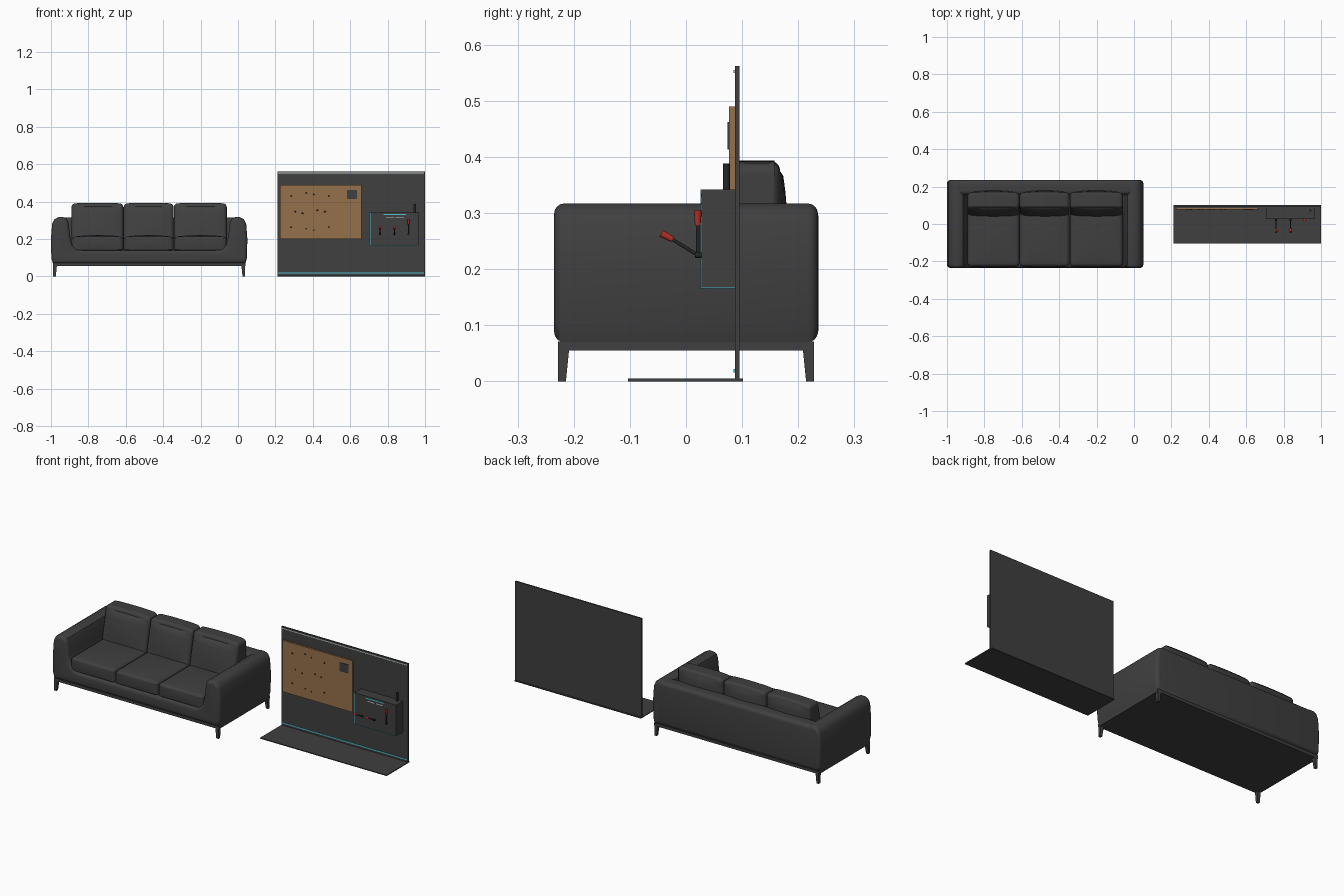
import bpy, bmesh
from mathutils import Vector, Matrix

cube = bpy.data.objects.get("Cube")
if cube:
    bpy.data.objects.remove(cube)


def material(name, rgb):
    m = bpy.data.materials.new(name)
    m.use_nodes = True
    m.diffuse_color = (*rgb, 1)
    m.node_tree.nodes["Principled BSDF"].inputs["Base Color"].default_value = (*rgb, 1)
    return m


CHARCOAL = material("charcoal", (0.05, 0.05, 0.05))
CORK = material("cork", (0.30, 0.16, 0.07))
RED = material("red", (0.45, 0.03, 0.02))
CYAN = material("cyan", (0.07, 0.55, 0.65))
PALE = material("pale_grey", (0.55, 0.65, 0.65))
BLACK = material("black", (0.02, 0.02, 0.02))


def finish(name, bm, mat, smooth=False):
    bmesh.ops.recalc_face_normals(bm, faces=bm.faces)
    mesh = bpy.data.meshes.new(name)
    bm.to_mesh(mesh)
    bm.free()
    mesh.materials.append(mat)
    ob = bpy.data.objects.new(name, mesh)
    bpy.context.collection.objects.link(ob)
    if smooth:
        bpy.ops.object.select_all(action='DESELECT')
        ob.select_set(True)
        bpy.context.view_layer.objects.active = ob
        bpy.ops.object.shade_smooth_by_angle(angle=0.7)
    return ob


def box(name, lo, hi, mat, bevel=0.0, shape=None, cuts=0):
    """Box between two corners; shape(vertex, unit coords) may sculpt it."""
    lo, hi = Vector(lo), Vector(hi)
    bm = bmesh.new()
    bmesh.ops.create_cube(bm, size=2)
    if cuts:
        bmesh.ops.subdivide_edges(bm, edges=bm.edges[:], cuts=cuts, use_grid_fill=True)
    if bevel:
        sharp = [e for e in bm.edges if e.calc_face_angle(0) > 1]
    for v in bm.verts:
        u = v.co.copy()
        v.co = Vector([(a + b) / 2 + c * (b - a) / 2 for a, b, c in zip(lo, hi, u)])
        if shape:
            shape(v, u)
    if bevel:
        bmesh.ops.bevel(bm, geom=sharp, offset=bevel, segments=5, profile=0.5,
                        affect='EDGES', clamp_overlap=False)
    return finish(name, bm, mat, bool(bevel))


def rod(name, a, b, r1, r2, mat, sides=12):
    a, b = Vector(a), Vector(b)
    bm = bmesh.new()
    turn = (b - a).to_track_quat('Z', 'Y').to_matrix().to_4x4()
    bmesh.ops.create_cone(bm, cap_ends=True, segments=sides, radius1=r1, radius2=r2,
                          depth=(b - a).length,
                          matrix=Matrix.Translation((a + b) / 2) @ turn)
    return finish(name, bm, mat, True)


# ---- Sofa ----
SX = -0.475  # sofa centre

# Arms and front rail: one U profile run through the depth with softened ends
half = [(0.515, 0.07), (0.523, 0.1), (0.525, 0.2), (0.519, 0.28), (0.507, 0.306),
        (0.485, 0.317), (0.46, 0.317), (0.44, 0.307), (0.431, 0.285), (0.424, 0.22),
        (0.412, 0.168), (0.385, 0.144), (0.35, 0.14)]
outline = half + [(-x, z) for x, z in reversed(half)]
bm = bmesh.new()
cap = bm.faces.new([bm.verts.new((SX + x, -0.235, z)) for x, z in outline])
run = bmesh.ops.extrude_face_region(bm, geom=[cap], use_keep_orig=True)
for v in run["geom"]:
    if isinstance(v, bmesh.types.BMVert):
        v.co.y = 0.235
rims = [e for e in bm.edges if abs(e.verts[0].co.y - e.verts[1].co.y) < 0.01]
bmesh.ops.bevel(bm, geom=rims, offset=0.018, segments=4, profile=0.5, affect='EDGES')
finish("sofa_arms_and_rail", bm, CHARCOAL, True)

box("sofa_back", (SX - 0.505, 0.155, 0.07), (SX + 0.505, 0.236, 0.316), CHARCOAL, 0.022)
box("sofa_frame", (SX - 0.515, -0.228, 0.055), (SX + 0.515, 0.228, 0.071), CHARCOAL)


def puff_seat(v, u):
    bulge = (1 - u.x ** 2) * (1 - u.y ** 2)
    v.co.z += 0.008 * bulge * u.z
    if u.y < -0.9:
        v.co.y -= 0.005 * (1 - u.x ** 2) * (1 - u.z ** 2)


def puff_back(v, u):
    bulge = (1 - u.x ** 2) * (1 - u.z ** 2)
    v.co.y += 0.012 * bulge * u.y
    v.co.y += 0.045 * (u.z + 1) / 2 * (1 - u.y) / 2   # sloping front
    v.co.z += 0.004 * (1 - u.x ** 2) * max(u.z, 0)


seams = [-0.416, -0.137, 0.131, 0.416]
for label, x0, x1 in zip(("right", "middle", "left"), seams, seams[1:]):
    x0, x1 = SX + x0 + 0.001, SX + x1 - 0.001
    box(f"seat_cushion_{label}", (x0, -0.228, 0.135), (x1, 0.08, 0.213),
        CHARCOAL, 0.02, puff_seat, 7)
    box(f"back_cushion_{label}", (x0, 0.04, 0.18), (x1, 0.168, 0.39),
        CHARCOAL, 0.02, puff_back, 7)


# Tapered corner legs
def taper(sx, sy):
    def shape(v, u):
        if u.z < 0:
            if u.x * sx < 0:
                v.co.x += sx * 0.006
            if u.y * sy < 0:
                v.co.y += sy * 0.006
    return shape


for sx, side in ((-1, "right"), (1, "left")):
    for sy, end in ((-1, "front"), (1, "back")):
        cx, cy = SX + sx * 0.503, sy * 0.218
        box(f"{end}_{side}_leg", (cx - 0.01, cy - 0.01, 0), (cx + 0.01, cy + 0.01, 0.06),
            CHARCOAL, 0, taper(sx, sy))

# ---- Wall display ----
box("floor_plate", (0.21, -0.103, 0), (1.0, 0.102, 0.005), CHARCOAL)
box("wall_panel", (0.21, 0.087, 0.005), (1.0, 0.095, 0.562), CHARCOAL)
box("upper_light_strip", (0.215, 0.085, 0.55), (0.995, 0.088, 0.555), PALE)
box("lower_light_strip", (0.215, 0.085, 0.016), (0.995, 0.088, 0.022), CYAN)

# Cork board with pins and a small dark tile
box("cork_board", (0.225, 0.077, 0.2), (0.66, 0.088, 0.49), CORK)
box("cork_tile", (0.582, 0.074, 0.413), (0.637, 0.078, 0.462), CHARCOAL)
for row, z in enumerate((0.44, 0.345, 0.255)):
    for col in range(4):
        x = 0.285 + 0.06 * col + 0.02 * ((row + col) % 2)
        zz = z + 0.008 * ((row + 2 * col) % 3 - 1)
        rod(f"pin_{row}_{col}", (x, 0.078, zz), (x, 0.075, zz), 0.005, 0.004, BLACK, 8)

# Tool cabinet with lit edges
box("tool_cabinet", (0.707, 0.028, 0.167), (0.968, 0.088, 0.342), CHARCOAL)
box("cabinet_side_light", (0.704, 0.026, 0.165), (0.708, 0.03, 0.342), CYAN)
box("cabinet_bottom_light", (0.707, 0.027, 0.1655), (0.968, 0.087, 0.1675), CYAN)
box("cabinet_top_light", (0.777, 0.0265, 0.329), (0.897, 0.029, 0.335), CYAN)
for i in range(2):
    x = 0.79 + 0.053 * i
    box(f"cabinet_label_{i}", (x, 0.0265, 0.314), (x + 0.045, 0.029, 0.319), PALE)
rod("cabinet_post", (0.943, 0.072, 0.34), (0.943, 0.072, 0.388), 0.006, 0.006, BLACK)

# Hanging tools: two swung outwards, one upright
tools = [(0.76, (-0.024, 0.253), (-0.044, 0.264)), (0.837, (-0.024, 0.253), (-0.044, 0.264)),
         (0.911, (0.021, 0.278), (0.021, 0.305))]
for i, (x, neck, tip) in enumerate(tools):
    rod(f"tool_shaft_{i}", (x, 0.021, 0.225), (x, *neck), 0.003, 0.003, BLACK)
    rod(f"tool_grip_{i}", (x, *neck), (x, *tip), 0.005, 0.007, RED)
    rod(f"tool_peg_{i}", (x, 0.03, 0.225), (x, 0.016, 0.225), 0.005, 0.005, BLACK)
